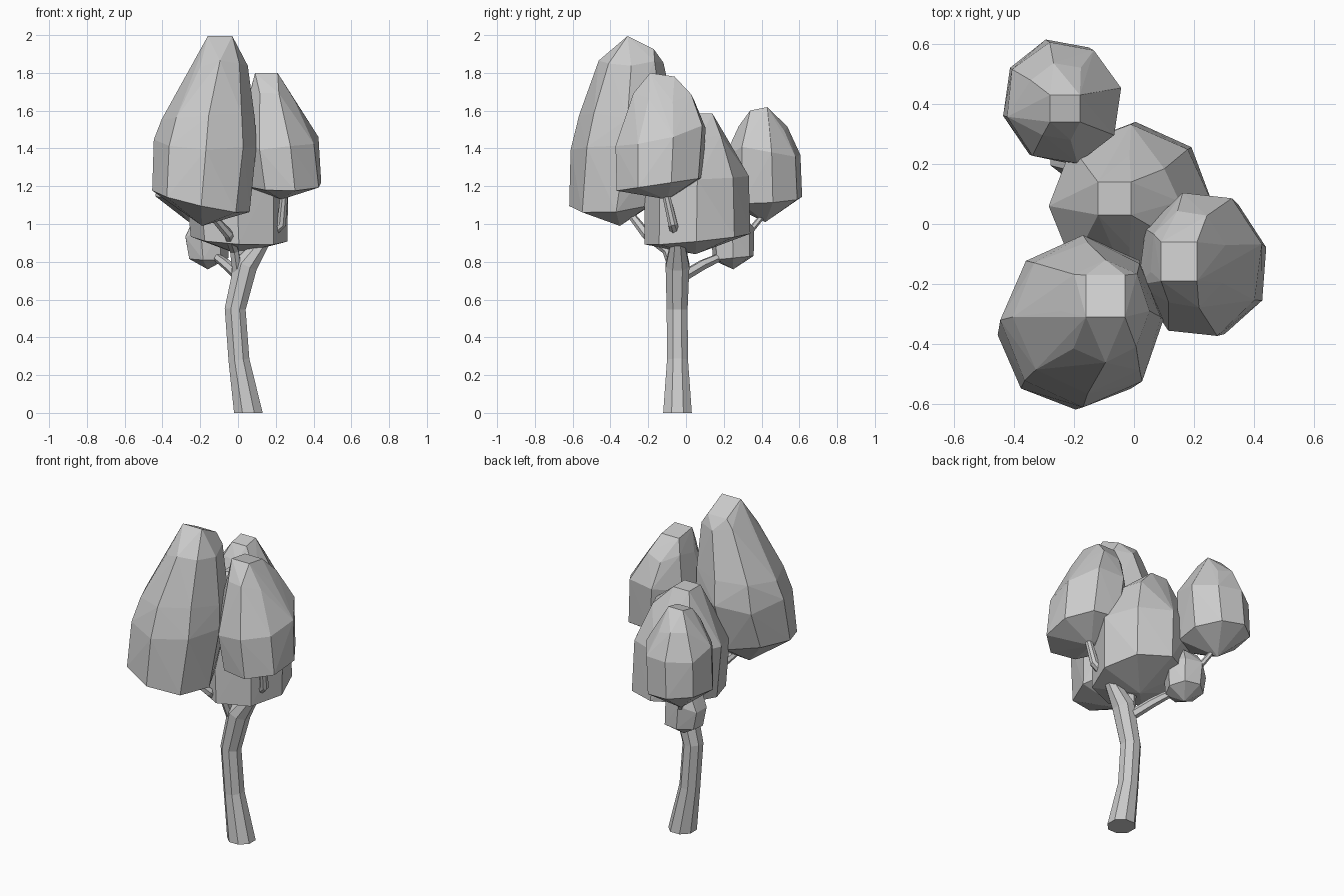
import bpy, bmesh, math, random
from mathutils import Vector

if "Cube" in bpy.data.objects:
    bpy.data.objects.remove(bpy.data.objects["Cube"])

random.seed(7)


def finish(bm, name):
    bmesh.ops.recalc_face_normals(bm, faces=bm.faces)
    mesh = bpy.data.meshes.new(name)
    bm.to_mesh(mesh)
    bm.free()
    obj = bpy.data.objects.new(name, mesh)
    bpy.context.collection.objects.link(obj)
    return obj


def limb(name, path, sides):
    """Faceted tube through (x, y, z, radius) points."""
    bm = bmesh.new()
    pts = [Vector(p[:3]) for p in path]
    rings = []
    for i, p in enumerate(path):
        d = pts[min(i + 1, len(pts) - 1)] - pts[max(i - 1, 0)]
        if p[2] == 0:                       # flat cut on the ground
            d = Vector((0, 0, 1))
        q = Vector((0, 0, 1)).rotation_difference(d.normalized())
        ring = []
        for k in range(sides):
            a = math.tau * (k + 0.5) / sides
            ring.append(bm.verts.new(pts[i] + q @ Vector((p[3] * math.cos(a), p[3] * math.sin(a), 0))))
        rings.append(ring)
    for lo, hi in zip(rings, rings[1:]):
        for k in range(sides):
            j = (k + 1) % sides
            bm.faces.new((lo[k], lo[j], hi[j], hi[k]))
    bm.faces.new(rings[0][::-1])
    bm.faces.new(rings[-1])
    return finish(bm, name)


def foliage(name, bottom, rings, sides=8, turn=0.0):
    """Faceted egg: hull of a bottom point and rings (x0, x1, y0, y1, z, slope_x, slope_y)."""
    bm = bmesh.new()
    bm.verts.new(bottom)
    for i, (x0, x1, y0, y1, z, sx, sy) in enumerate(rings):
        top = i == len(rings) - 1
        n = 4 if top else sides
        for k in range(n):
            a = math.tau * (k + (0.5 if top else turn)) / n
            grow = 1.41 if top else random.uniform(0.99, 1.04)
            dx = (x1 - x0) / 2 * math.cos(a) * grow
            dy = (y1 - y0) / 2 * math.sin(a) * grow
            dz = 0 if top or i == 0 else random.uniform(-.03, .03)
            bm.verts.new(((x0 + x1) / 2 + dx, (y0 + y1) / 2 + dy, z + sx * dx + sy * dy + dz))
    bmesh.ops.convex_hull(bm, input=bm.verts)
    loose = [v for v in bm.verts if not v.link_faces]
    bmesh.ops.delete(bm, geom=loose, context='VERTS')
    return finish(bm, name)


# Trunk, bending into the right-hand branch
limb("trunk", [(.055, -.045, 0, .082), (.005, -.045, .28, .06), (-.015, -.047, .55, .06),
               (.04, -.045, .78, .068), (.15, -.045, .93, .034),
               (.23, -.07, 1.0, .026), (.25, -.12, 1.22, .02)], 8)

# Branches
limb("center_branch", [(.0, -.045, .66, .045), (.0, -.04, .8, .036), (.02, .02, 1.0, .025)], 6)
limb("front_branch", [(.0, -.05, .72, .03), (-.02, -.10, .86, .026),
                      (-.05, -.21, .945, .026), (-.15, -.30, 1.06, .02)], 6)
limb("back_branch", [(.01, -.02, .72, .03), (-.06, .09, .785, .028),
                     (-.12, .19, .83, .022), (-.17, .29, .90, .018),
                     (-.24, .41, 1.05, .015)], 6)

# Foliage clumps
foliage("front_foliage", (-.19, -.35, .99), [
    (-.45, .06, -.62, -.12, 1.12, -.22, .1),
    (-.44, .10, -.60, -.04, 1.42, 0, 0),
    (-.40, .09, -.56, -.06, 1.58, 0, 0),
    (-.24, .05, -.46, -.12, 1.85, 0, 0),
    (-.16, -.03, -.31, -.17, 1.96, 0, -.5)])
foliage("right_foliage", (.23, -.10, 1.13), [
    (.04, .45, -.37, .09, 1.21, 0, .15),
    (.01, .43, -.38, .11, 1.45, 0, .2),
    (.05, .31, -.28, .05, 1.67, 0, 0),
    (.09, .21, -.19, -.06, 1.79, 0, -.15)], 8, .35)
foliage("center_foliage", (.0, .05, .84), [
    (-.25, .26, -.22, .33, .92, -.05, .1),
    (-.28, .26, -.21, .33, 1.25, 0, 0),
    (-.18, .15, -.08, .23, 1.46, 0, 0),
    (-.12, -.01, .03, .14, 1.585, 0, 0)])
foliage("back_foliage", (-.26, .42, 1.01), [
    (-.44, -.06, .20, .62, 1.13, -.1, .05),
    (-.43, -.04, .20, .61, 1.38, 0, 0),
    (-.36, -.12, .28, .54, 1.5, 0, 0),
    (-.28, -.18, .34, .43, 1.61, 0, .2)], 8, .3)
foliage("small_foliage", (-.16, .25, .76), [
    (-.27, -.05, .14, .36, .82, 0, .1),
    (-.29, -.05, .13, .36, .95, 0, 0),
    (-.22, -.12, .18, .29, 1.06, 0, 0)], 7)
